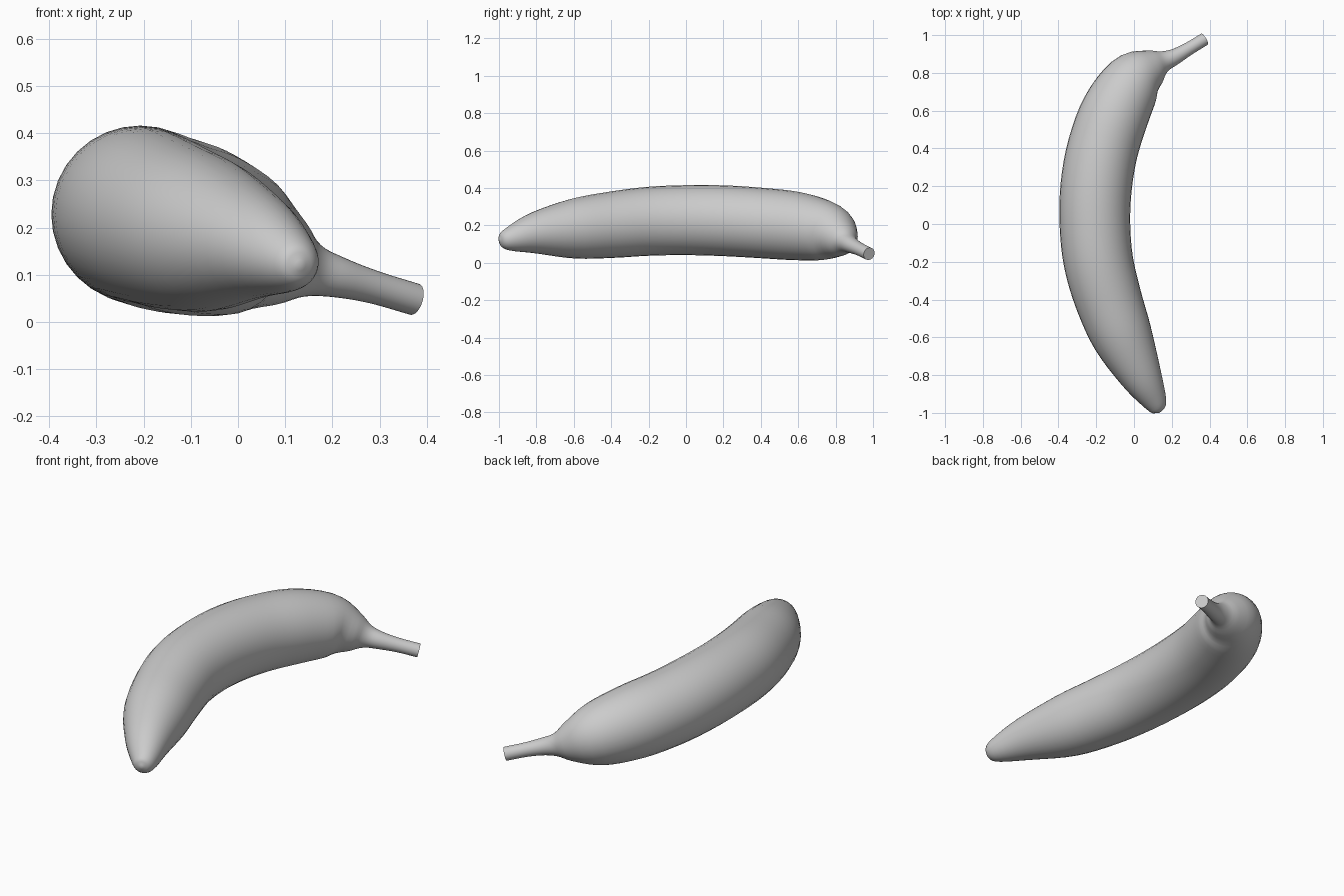
import bpy, bmesh, math
from mathutils import Vector

cube = bpy.data.objects.get("Cube")
if cube:
    bpy.data.objects.remove(cube, do_unlink=True)

SIDES = 32
STEPS = 4

# Spine stations: x, y, z, radius, from blossom tip to stem end
STATIONS = [Vector(s) for s in (
    (0.132, -0.997, 0.120, 0.012),
    (0.126, -0.982, 0.122, 0.042),
    (0.105, -0.930, 0.130, 0.069),
    (0.035, -0.800, 0.160, 0.113),
    (-0.06, -0.60, 0.182, 0.160),
    (-0.135, -0.40, 0.203, 0.177),
    (-0.188, -0.20, 0.222, 0.184),
    (-0.207, 0.00, 0.228, 0.187),
    (-0.200, 0.20, 0.225, 0.189),
    (-0.165, 0.40, 0.213, 0.188),
    (-0.095, 0.60, 0.195, 0.182),
    (0.000, 0.76, 0.166, 0.154),
    (0.095, 0.830, 0.130, 0.100),
    (0.155, 0.860, 0.110, 0.058),
    (0.215, 0.885, 0.094, 0.043),
    (0.290, 0.928, 0.073, 0.035),
    (0.374, 0.979, 0.048, 0.034),
)]


def spline(points, steps):
    """Catmull-Rom samples through position and radius together."""
    padded = [2 * points[0] - points[1], *points, 2 * points[-1] - points[-2]]
    out = []
    for a, b, c, d in zip(padded, padded[1:], padded[2:], padded[3:]):
        for k in range(steps):
            t = k / steps
            out.append(0.5 * (2 * b + (c - a) * t + (2 * a - 5 * b + 4 * c - d) * t * t
                              + (3 * b - a - 3 * c + d) * t ** 3))
    return out + [points[-1]]


# One skin, lofted through round sections square to the spine
samples = spline(STATIONS, STEPS)
bm = bmesh.new()
rings = []
for i, s in enumerate(samples):
    before, after = samples[max(i - 1, 0)], samples[min(i + 1, len(samples) - 1)]
    tangent = (after - before).to_3d().normalized()
    side = tangent.cross(Vector((0, 0, 1))).normalized()
    up = side.cross(tangent)
    ring = []
    for k in range(SIDES):
        a = math.tau * k / SIDES
        ring.append(bm.verts.new(s.to_3d() + s.w * (math.cos(a) * side + math.sin(a) * up)))
    rings.append(ring)

for low, high in zip(rings, rings[1:]):
    for k in range(SIDES):
        n = (k + 1) % SIDES
        bm.faces.new((low[k], low[n], high[n], high[k]))

# Rounded blossom tip and flat cut stem end
tip = bm.verts.new((0.133, -1.0, 0.120))
for k in range(SIDES):
    bm.faces.new((tip, rings[0][(k + 1) % SIDES], rings[0][k]))
bm.faces.new(rings[-1])
bmesh.ops.recalc_face_normals(bm, faces=bm.faces)

mesh = bpy.data.meshes.new("banana")
bm.to_mesh(mesh)
bm.free()
banana = bpy.data.objects.new("banana", mesh)
bpy.context.collection.objects.link(banana)

# Plain grey skin
skin = bpy.data.materials.new("grey skin")
skin.use_nodes = True
colour = (0.6, 0.6, 0.6, 1.0)
skin.diffuse_color = colour
skin.node_tree.nodes["Principled BSDF"].inputs["Base Color"].default_value = colour
mesh.materials.append(skin)

# Smooth body with a crisp rim at the cut stem
bpy.context.view_layer.objects.active = banana
banana.select_set(True)
bpy.ops.object.shade_smooth_by_angle(angle=math.radians(50))
